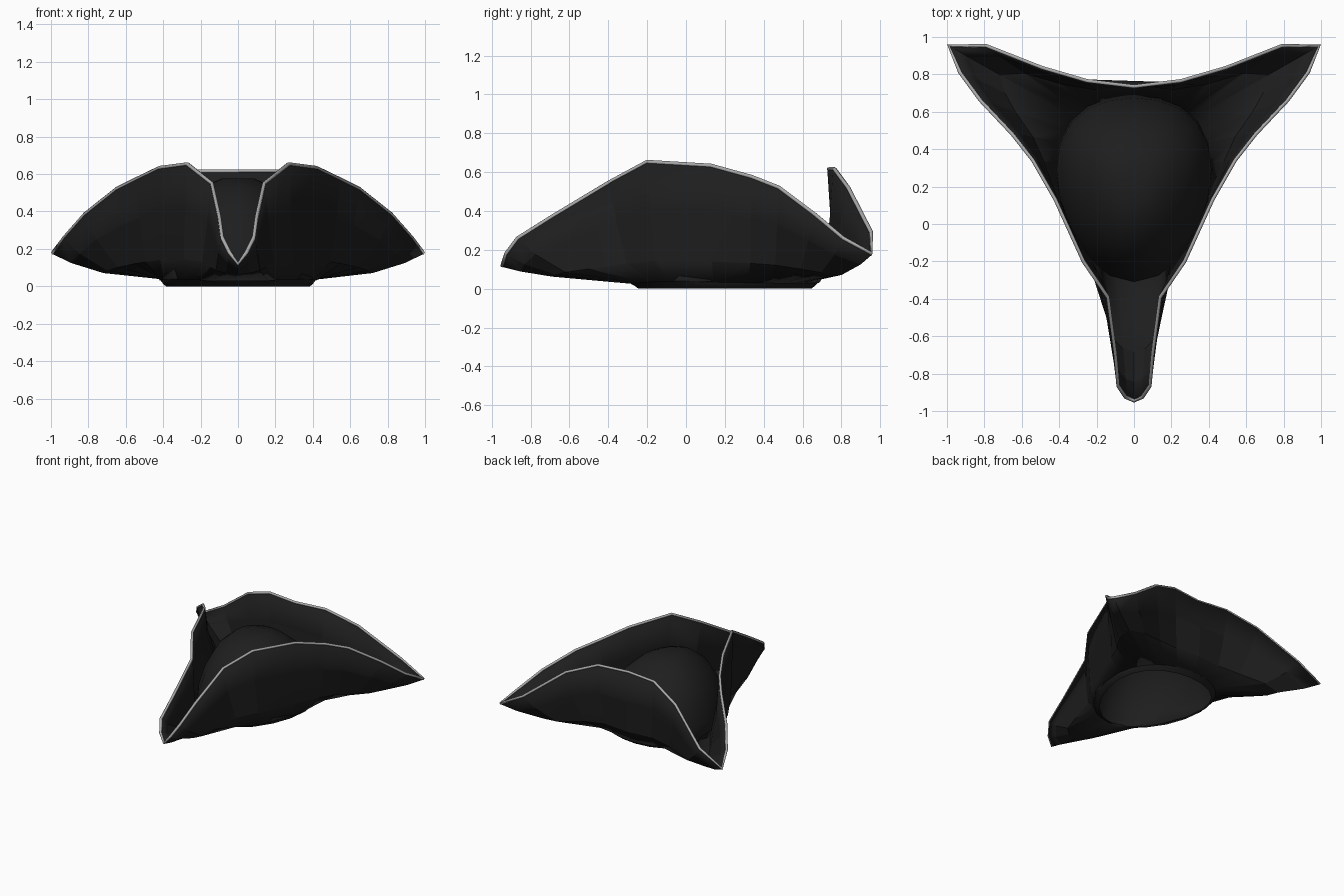
import bpy, bmesh, math
from mathutils import Vector

if "Cube" in bpy.data.objects:
    bpy.data.objects.remove(bpy.data.objects["Cube"])


def material(name, value):
    m = bpy.data.materials.new(name)
    m.diffuse_color = (value, value, value, 1)
    m.use_nodes = True
    m.node_tree.nodes["Principled BSDF"].inputs["Base Color"].default_value = m.diffuse_color
    return m


felt = material("black_felt", 0.013)
trim = material("grey_trim", 0.4)


def loft(name, rings, cap=False):
    """Join closed rings of equal length with quads."""
    bm = bmesh.new()
    loops = [[bm.verts.new(p) for p in ring] for ring in rings]
    n = len(loops[0])
    for a, b in zip(loops, loops[1:]):
        for i in range(n):
            j = (i + 1) % n
            bm.faces.new((a[i], a[j], b[j], b[i]))
    if cap:
        bm.faces.new(loops[-1])
    bmesh.ops.recalc_face_normals(bm, faces=bm.faces)
    me = bpy.data.meshes.new(name)
    bm.to_mesh(me)
    bm.free()
    ob = bpy.data.objects.new(name, me)
    bpy.context.collection.objects.link(ob)
    me.materials.append(felt)
    return ob


def egg(a, cy, rx, ry, z):
    """Point on an oval that is widest towards the back."""
    s = math.sin(a)
    return Vector((rx * s, cy - ry * math.cos(a) + 0.2 * ry * s * s, z))


def egg_ring(cy, rx, ry, z, n=20):
    return [egg(2 * math.pi * i / n, cy, rx, ry, z) for i in range(n)]


# Crown: hollow dome with a slightly narrower headband at the bottom
crown = loft("crown", [
    egg_ring(0.20, 0.385, 0.445, 0.0),
    egg_ring(0.20, 0.40, 0.46, 0.012),
    egg_ring(0.19, 0.42, 0.50, 0.04),
    egg_ring(0.195, 0.415, 0.48, 0.16),
    egg_ring(0.20, 0.37, 0.42, 0.31),
    egg_ring(0.205, 0.295, 0.335, 0.44),
    egg_ring(0.21, 0.19, 0.22, 0.53),
    egg_ring(0.21, 0.09, 0.10, 0.575)], cap=True)

# Rim of the brim, front to back: angle on the crown, then x, y, z
half = [
    (0, 0.00, -0.945, 0.12), (12, 0.045, -0.925, 0.18), (22, 0.085, -0.865, 0.26),
    (29, 0.10, -0.69, 0.37), (37, 0.14, -0.39, 0.55), (48, 0.27, -0.20, 0.653),
    (74, 0.42, 0.13, 0.633), (94, 0.54, 0.34, 0.575), (109, 0.65, 0.48, 0.52),
    (118, 0.82, 0.66, 0.385), (124, 0.93, 0.81, 0.26), (131, 0.99, 0.953, 0.18),
    (138, 0.79, 0.953, 0.29), (147, 0.49, 0.835, 0.52), (161, 0.25, 0.765, 0.615),
    (180, 0.00, 0.735, 0.615)]


def brim_column(deg, x, y, z):
    root = egg(math.radians(deg), 0.19, 0.412, 0.49, 0.035)
    rim = Vector((x, y, z))
    low_z = 0.07 + 0.14 * (z - 0.12)
    col = [root]
    for t, u in ((0.6, 0.0), (0.85, 0.52)):
        p = root.lerp(rim, t)
        p.z = low_z + u * (z - low_z)
        if deg == 180:          # back panel bows out in the middle
            p.y += 0.03
        col.append(p)
    return col + [rim]


# Brim: turned up on three sides
right = [brim_column(*row) for row in half]
left = [[Vector((-p.x, p.y, p.z)) for p in c] for c in right[-2:0:-1]]
rings = list(zip(*(right + left)))
brim = loft("brim", rings)
sol = brim.modifiers.new("thickness", 'SOLIDIFY')
sol.thickness = 0.016
sol.offset = 0

# Grey trim cord following the rim
cu = bpy.data.curves.new("rim_trim", 'CURVE')
cu.dimensions = '3D'
cu.bevel_depth = 0.0105
cu.bevel_resolution = 1
sp = cu.splines.new('POLY')
sp.points.add(len(rings[-1]) - 1)
for pt, p in zip(sp.points, rings[-1]):
    pt.co = (*p, 1)
sp.use_cyclic_u = True
cu.materials.append(trim)
bpy.context.collection.objects.link(bpy.data.objects.new("rim_trim", cu))

# Soft crown, lightly faceted brim
for ob, ang in ((crown, 40), (brim, 6)):
    bpy.ops.object.select_all(action='DESELECT')
    ob.select_set(True)
    bpy.context.view_layer.objects.active = ob
    bpy.ops.object.shade_smooth_by_angle(angle=math.radians(ang))
